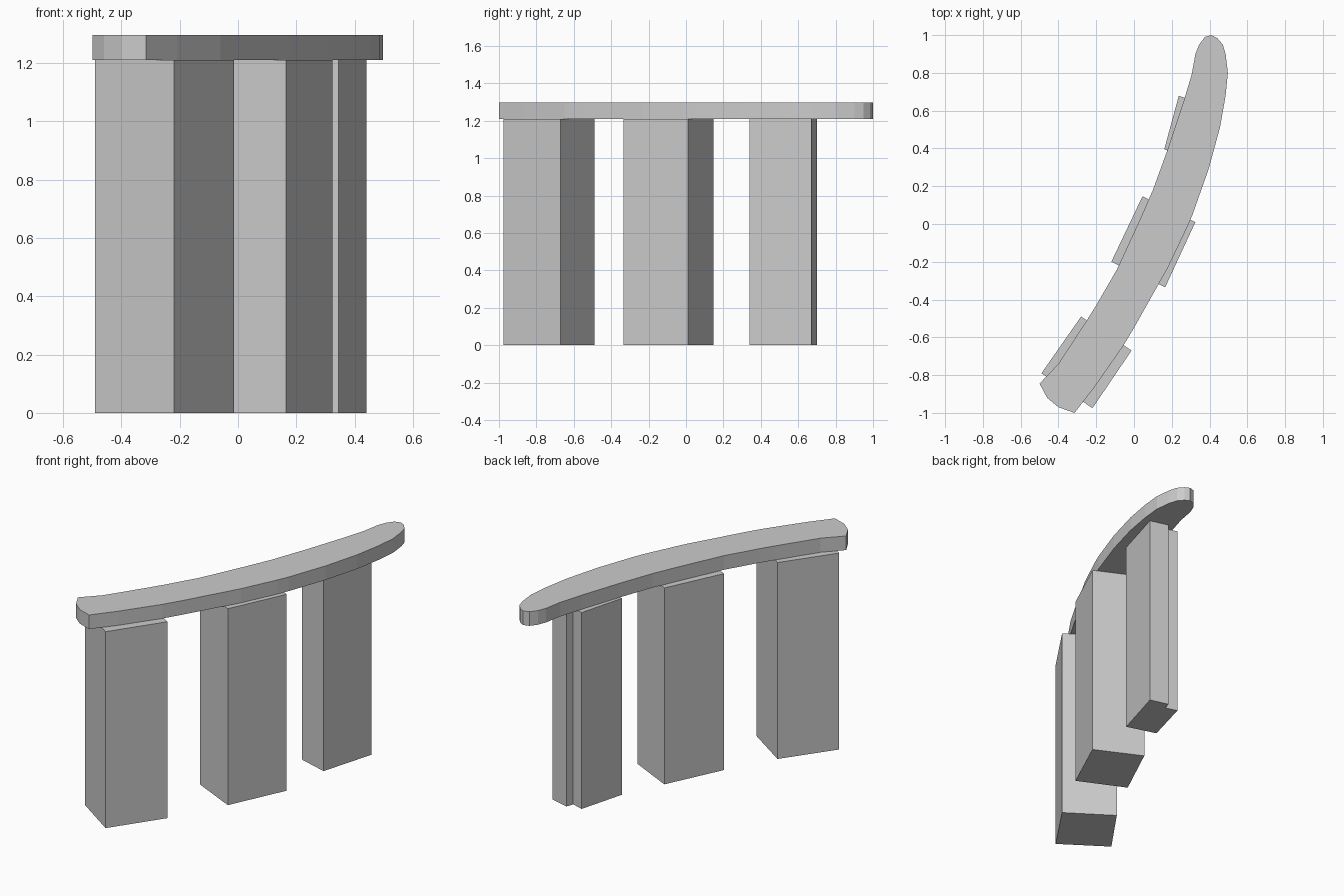
import bpy, bmesh

cube = bpy.data.objects.get("Cube")
if cube:
    bpy.data.objects.remove(cube, do_unlink=True)

stone = bpy.data.materials.new("grey stone")
stone.use_nodes = True
GREY = (0.6, 0.6, 0.6, 1.0)
stone.diffuse_color = GREY
stone.node_tree.nodes["Principled BSDF"].inputs["Base Color"].default_value = GREY


def prism(name, outline, z0, z1):
    """Extrude a flat outline from z0 up to z1."""
    bm = bmesh.new()
    base = bm.faces.new([bm.verts.new((x, y, z0)) for x, y in outline])
    top = bmesh.ops.extrude_face_region(bm, geom=[base])["geom"]
    for v in top:
        if isinstance(v, bmesh.types.BMVert):
            v.co.z = z1
    bmesh.ops.recalc_face_normals(bm, faces=bm.faces)
    mesh = bpy.data.meshes.new(name)
    bm.to_mesh(mesh)
    bm.free()
    mesh.materials.append(stone)
    obj = bpy.data.objects.new(name, mesh)
    bpy.context.collection.objects.link(obj)
    return obj


LEG_TOP, SLAB_TOP = 1.21, 1.297

# Curved bench slab: rounded narrow tip at the back, blunt wide end at the front
slab = [(0.41, 1.0), (0.375, 0.99), (0.345, 0.95), (0.325, 0.90), (0.305, 0.79),
        (0.26, 0.64), (0.18, 0.40), (0.10, 0.18), (0.03, 0.02), (-0.09, -0.24),
        (-0.20, -0.43), (-0.25, -0.51), (-0.40, -0.74), (-0.50, -0.845),
        (-0.46, -0.92), (-0.40, -0.97), (-0.315, -1.0), (-0.21, -0.865),
        (-0.06, -0.65), (0.0, -0.55), (0.18, -0.23), (0.28, -0.02),
        (0.31, 0.05), (0.395, 0.29), (0.455, 0.51), (0.485, 0.68),
        (0.497, 0.80), (0.485, 0.90), (0.47, 0.95), (0.44, 0.985)]
prism("bench_slab", slab, LEG_TOP, SLAB_TOP)

# Square pillars turned to follow the curve; the back one has a stepped corner
legs = {
    "front_leg": [(-0.49, -0.79), (-0.22, -0.975), (-0.013, -0.67), (-0.28, -0.49)],
    "middle_leg": [(-0.12, -0.20), (0.165, -0.335), (0.325, 0.01), (0.045, 0.147)],
    "back_leg": [(0.16, 0.395), (0.345, 0.34), (0.44, 0.67), (0.325, 0.70),
                 (0.31, 0.655), (0.237, 0.678)],
}
for name, outline in legs.items():
    prism(name, outline, 0.0, LEG_TOP)
